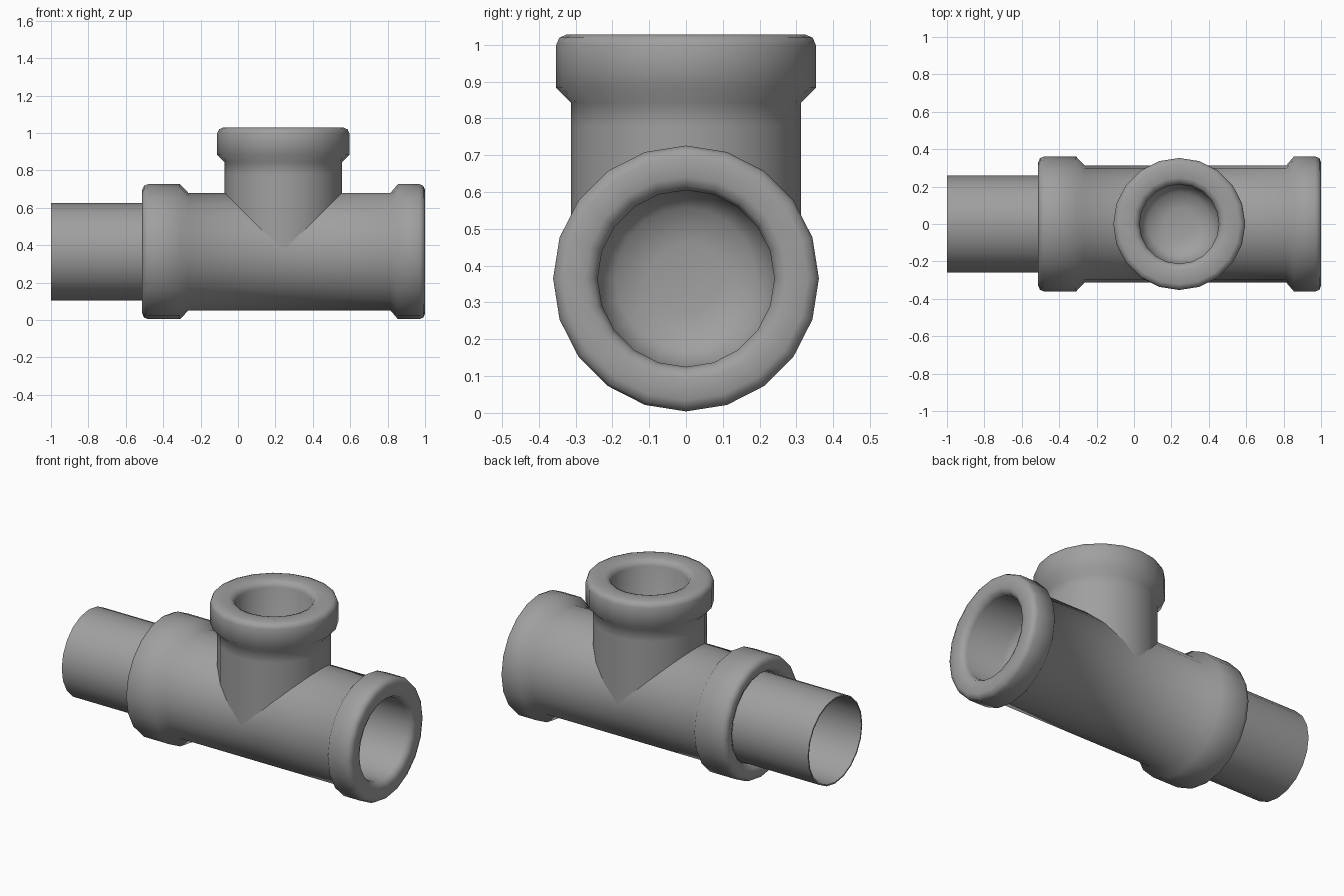
import bpy, bmesh, math
from mathutils import Matrix

cube = bpy.data.objects.get("Cube")
if cube:
    bpy.data.objects.remove(cube, do_unlink=True)

SIDES = 20
AXIS_Z = 0.365
BRANCH_X = 0.242

grey = bpy.data.materials.new("cast grey")
grey.use_nodes = True
colour = (0.35, 0.35, 0.35, 1)
grey.diffuse_color = colour
grey.node_tree.nodes["Principled BSDF"].inputs["Base Color"].default_value = colour


def lathe(name, profile, matrix):
    """Revolve (distance, radius) points about local z, then place the part."""
    bm = bmesh.new()
    verts = [bm.verts.new((r, 0, t)) for t, r in profile]
    edges = [bm.edges.new(pair) for pair in zip(verts, verts[1:])]
    bmesh.ops.spin(bm, geom=verts + edges, cent=(0, 0, 0), axis=(0, 0, 1),
                   angle=math.tau, steps=SIDES, use_merge=True)
    bmesh.ops.remove_doubles(bm, verts=bm.verts, dist=0.0001)
    bmesh.ops.recalc_face_normals(bm, faces=bm.faces)
    mesh = bpy.data.meshes.new(name)
    bm.to_mesh(mesh)
    bm.free()
    mesh.transform(matrix)
    mesh.materials.append(grey)
    obj = bpy.data.objects.new(name, mesh)
    bpy.context.collection.objects.link(obj)
    bpy.ops.object.select_all(action='DESELECT')
    obj.select_set(True)
    bpy.context.view_layer.objects.active = obj
    bpy.ops.object.shade_smooth_by_angle(angle=math.radians(60))
    return obj


def socket(end, neck, collar, bore, depth):
    """Collar with a chamfered shoulder, rounded rim and blind bore."""
    return [(end - 0.25, neck), (end - 0.185, neck), (end - 0.145, collar),
            (end - 0.03, collar), (end - 0.009, collar - 0.009),
            (end, collar - 0.03), (end, bore + 0.035),
            (end - 0.01, bore + 0.012), (end - 0.035, bore),
            (end - depth + 0.08, bore), (end - depth + 0.02, bore * 0.8),
            (end - depth, bore * 0.4), (end - depth, 0)]


along_x = Matrix.Translation((0, 0, AXIS_Z)) @ Matrix.Rotation(math.pi / 2, 4, 'Y')
upright = Matrix.Translation((BRANCH_X, 0, 0))

# Main run: lipped left collar, straight body, right socket
left_collar = [(-0.47, 0), (-0.47, 0.265), (-0.5, 0.275), (-0.512, 0.3),
               (-0.512, 0.33), (-0.503, 0.352), (-0.48, 0.361),
               (-0.31, 0.361), (-0.265, 0.314)]
right_socket = socket(1.0, 0.314, 0.361, 0.24, 0.36)
lathe("tee_body", left_collar + right_socket[1:], along_x)

# Upright branch with its own socket
lathe("branch", [(AXIS_Z, 0), (AXIS_Z, 0.313)] + socket(1.028, 0.313, 0.353, 0.212, 0.33), upright)

# Thin pipe fitted into the left collar
lathe("inlet_pipe", [(-0.46, 0), (-0.46, 0.26), (-1.0, 0.26), (-1.0, 0.252),
                     (-0.5, 0.252), (-0.5, 0)], along_x)
